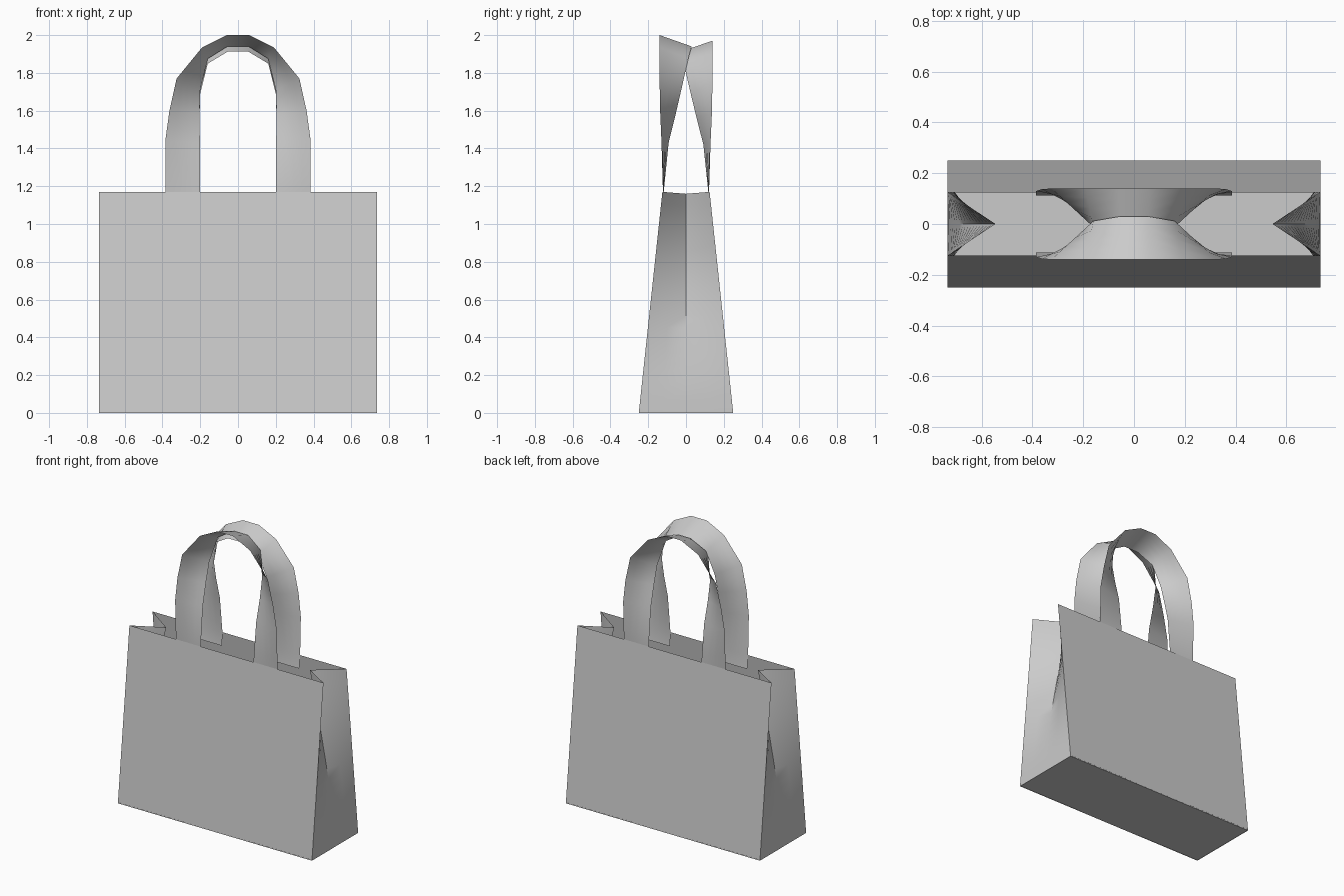
import bpy
import math

if "Cube" in bpy.data.objects:
    bpy.data.objects.remove(bpy.data.objects["Cube"])

W, D0, D1, H = 0.735, 0.25, 0.125, 1.17


def mesh_object(name, verts, faces, smooth=None):
    mesh = bpy.data.meshes.new(name)
    mesh.from_pydata(verts, [], faces)
    obj = bpy.data.objects.new(name, mesh)
    bpy.context.collection.objects.link(obj)
    if smooth:
        bpy.ops.object.select_all(action='DESELECT')
        obj.select_set(True)
        bpy.context.view_layer.objects.active = obj
        bpy.ops.object.shade_smooth_by_angle(angle=math.radians(smooth))
    return obj


def loft(name, rows, smooth=None):
    n = len(rows[0])
    faces = [(i * n + j, i * n + j + 1, (i + 1) * n + j + 1, (i + 1) * n + j)
             for i in range(len(rows) - 1) for j in range(n - 1)]
    return mesh_object(name, [p for r in rows for p in r], faces, smooth)


def half_depth(z):
    return D0 + (D1 - D0) * z / H


# Front and back panels, leaning in towards the mouth
for name, s in (("front_panel", -1), ("back_panel", 1)):
    loft(name, [[(x * -s, s * y, z) for x in (-W, W)]
                for y, z in ((D0, 0), (D1, H))])

# Side gussets, flat at the base and folded inwards towards the mouth
LEVELS = 18
for name, s in (("right_gusset", 1), ("left_gusset", -1)):
    rows = []
    for i in range(LEVELS + 1):
        z = H * i / LEVELS
        fold = 0.19 * max(0, (z - 0.1) / (H - 0.1)) ** 1.2
        y = half_depth(z)
        rows.append([(s * (W - fold * (1 - abs(k))), s * k * y,
                      z - 0.01 * (1 - abs(k)) * z / H)
                     for k in (-1, -0.5, 0, 0.5, 1)])
    loft(name, rows, 25)

# Base: end flaps inside, two overlapping long flaps outside
for name, s in (("right_end_flap", 1), ("left_end_flap", -1)):
    loft(name, [[(s * W, -D0 * s, 0.006), (s * 0.235, -D0 * s, 0.006)],
                [(s * W, D0 * s, 0.006), (s * 0.235, D0 * s, 0.006)]])
mesh_object("base_inner_flap", [(-W, -D0, 0.003), (-W, D0, 0.003),
                                (W, D0, 0.003), (W, -D0, 0.003)], [(0, 1, 2, 3)])
mesh_object("base_outer_flap", [(-W, D0, 0), (W, D0, 0), (0.235, -D0, 0),
                                (-0.235, -D0, 0)], [(0, 1, 2, 3)])

# Handles: flat straps that twist inwards at the top (outer edge, inner edge)
RUNGS = [((0.385, 0.112, 1.08), (0.20, 0.112, 1.08)),
         ((0.385, 0.122, 1.17), (0.20, 0.118, 1.17)),
         ((0.385, 0.130, 1.44), (0.202, 0.092, 1.43)),
         ((0.363, 0.137, 1.60), (0.204, 0.055, 1.58)),
         ((0.325, 0.140, 1.77), (0.200, 0.025, 1.71)),
         ((0.190, 0.140, 1.935), (0.160, -0.012, 1.875)),
         ((0.060, 0.140, 2.00), (0.055, -0.03, 1.94))]
for name, s, top in (("front_handle", -1, 2.0), ("back_handle", 1, 1.97)):
    stretch = (top - H) / (2.0 - H)
    rows = []
    for m, seq in ((1, RUNGS), (-1, RUNGS[::-1])):
        for outer, inner in seq:
            rows.append([(m * (a[0] + (b[0] - a[0]) * t),
                          s * (a[1] + (b[1] - a[1]) * t),
                          H + (a[2] + (b[2] - a[2]) * t - H) * stretch)
                         for a, b in ((outer, inner),)
                         for t in (0, 0.25, 0.5, 0.75, 1)])
    loft(name, rows, 60)
